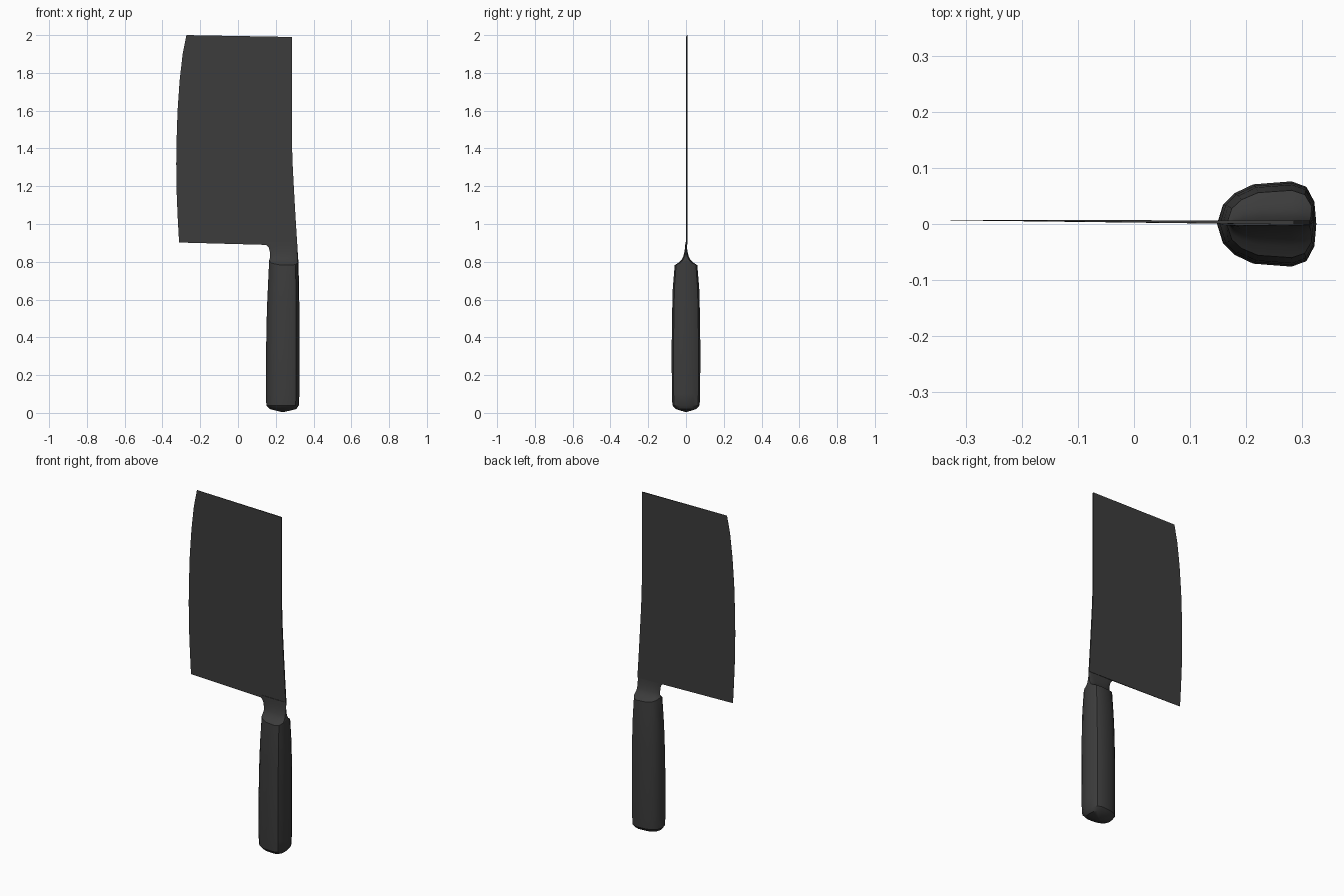
import bpy, bmesh

cube = bpy.data.objects.get("Cube")
if cube:
    bpy.data.objects.remove(cube)


def flat_material(name, colour):
    mat = bpy.data.materials.new(name)
    mat.use_nodes = True
    mat.diffuse_color = colour
    shader = next(n for n in mat.node_tree.nodes if n.type == 'BSDF_PRINCIPLED')
    shader.inputs["Base Color"].default_value = colour
    return mat


dark = flat_material("dark_grey", (0.045, 0.045, 0.045, 1))


def loft(name, rings, angle):
    """Skin a list of closed rings, capping both ends."""
    bm = bmesh.new()
    rows = [[bm.verts.new(p) for p in ring] for ring in rings]
    n = len(rows[0])
    for a, b in zip(rows, rows[1:]):
        for i in range(n):
            j = (i + 1) % n
            bm.faces.new((a[i], a[j], b[j], b[i]))
    bm.faces.new(rows[0])
    bm.faces.new(rows[-1])
    bmesh.ops.recalc_face_normals(bm, faces=bm.faces)
    mesh = bpy.data.meshes.new(name)
    bm.to_mesh(mesh)
    bm.free()
    mesh.materials.append(dark)
    obj = bpy.data.objects.new(name, mesh)
    bpy.context.collection.objects.link(obj)
    bpy.ops.object.select_all(action='DESELECT')
    obj.select_set(True)
    bpy.context.view_layer.objects.active = obj
    bpy.ops.object.shade_smooth_by_angle(angle=angle)
    return obj


# Handle outline: fraction across, fraction of half depth (one half, mirrored)
half = [(0, 0), (0.06, 0.46), (0.17, 0.72), (0.36, 0.93), (0.75, 1),
        (0.9, 0.87), (0.98, 0.52), (1, 0)]
outline = half + [(u, -v) for u, v in half[-2:0:-1]]


def section(x0, x1, depth, z, lift=0):
    return [(x0 + (x1 - x0) * u, depth * v, z + lift * (1 - abs(v)))
            for u, v in outline]


# Handle: left x, right x, half depth, height, lift at the sides
handle_rings = [
    (0.23, 0.245, 0.005, 0.005, 0), (0.168, 0.308, 0.054, 0.02, 0),
    (0.15, 0.322, 0.072, 0.04, 0), (0.148, 0.325, 0.075, 0.1, 0),
    (0.149, 0.325, 0.076, 0.35, 0), (0.153, 0.325, 0.073, 0.55, 0),
    (0.158, 0.323, 0.07, 0.66, 0), (0.165, 0.32, 0.06, 0.782, 0.025),
]
loft("handle", [section(*r) for r in handle_rings], 0.6)

# Bolster sweeping from the handle up into the blade
bolster_rings = [
    (0.165, 0.32, 0.06, 0.782, 0.025), (0.167, 0.319, 0.04, 0.795, 0.017),
    (0.169, 0.318, 0.024, 0.81, 0.01), (0.169, 0.317, 0.014, 0.83, 0.004),
    (0.168, 0.316, 0.008, 0.855, 0), (0.163, 0.315, 0.005, 0.875, 0),
    (0.15, 0.314, 0.004, 0.89, 0), (0.15, 0.313, 0.003, 0.905, 0),
]
loft("bolster", [section(*r) for r in bolster_rings], 0.6)

# Blade: cutting edge x, spine x, edge height, spine height
blade_rows = [
    (-0.312, 0.314, 0.902, 0.885), (-0.319, 0.305, 1.03, 1.03),
    (-0.325, 0.297, 1.17, 1.17), (-0.327, 0.289, 1.32, 1.32),
    (-0.325, 0.285, 1.45, 1.45), (-0.32, 0.285, 1.6, 1.6),
    (-0.309, 0.285, 1.76, 1.76), (-0.293, 0.285, 1.9, 1.9),
    (-0.273, 0.285, 2.0, 1.99),
]


def blade_section(x0, x1, z0, z1):
    # Wedge from a fine edge to a thicker spine
    return [(x0, 0.0065, z0), (x1, -0.001, z1),
            (x1, 0.006, z1), (x0, 0.0075, z0)]


loft("blade", [blade_section(*r) for r in blade_rows], 0.5)
